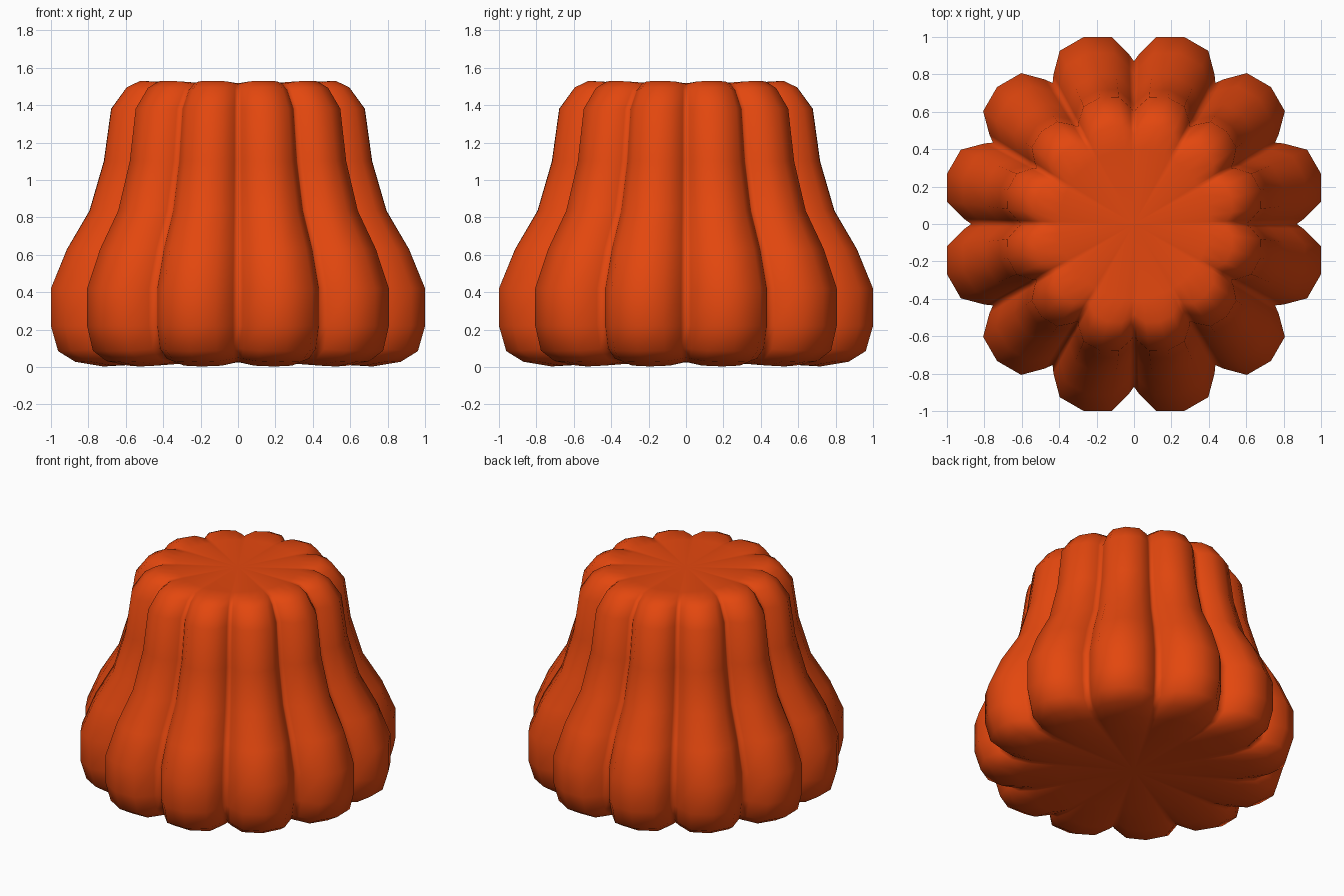
import bpy, bmesh, math

if "Cube" in bpy.data.objects:
    bpy.data.objects.remove(bpy.data.objects["Cube"])

# One colour
orange = bpy.data.materials.new("burnt orange")
orange.diffuse_color = (0.77, 0.063, 0.0045, 1)
orange.use_nodes = True
orange.node_tree.nodes["Principled BSDF"].inputs["Base Color"].default_value = orange.diffuse_color

# Rings bottom to top: lobe crest radius, crest height, groove radius, groove height
RINGS = [
    (0.48, 0.018, 0.48, 0.025), (0.745, 0.003, 0.66, 0.03), (0.90, 0.028, 0.77, 0.05),
    (0.995, 0.085, 0.84, 0.10), (1.035, 0.22, 0.87, 0.22), (1.035, 0.42, 0.87, 0.42),
    (0.945, 0.63, 0.80, 0.63), (0.82, 0.835, 0.70, 0.835), (0.74, 1.10, 0.635, 1.10),
    (0.70, 1.38, 0.60, 1.38), (0.615, 1.495, 0.535, 1.475), (0.54, 1.53, 0.48, 1.512),
    (0.40, 1.522, 0.40, 1.517),
]
# Lobe outline: angle from the crest in degrees, bulge from groove (0) to crest (1)
LOBE = [(-15, 0), (-13.3, 0.23), (-8.2, 0.83), (0, 1), (8.2, 0.83), (13.3, 0.23)]
LOBES = 12

bm = bmesh.new()
loops = []
for rc, zc, rg, zg in RINGS:
    loop = []
    for i in range(LOBES):
        for off, w in LOBE:
            a = math.radians(15 + 30 * i + off)
            r, z = rg + (rc - rg) * w, zg + (zc - zg) * w
            loop.append(bm.verts.new((r * math.cos(a), r * math.sin(a), z)))
    loops.append(loop)

# Fluted side
n = len(loops[0])
for lo, hi in zip(loops, loops[1:]):
    for i in range(n):
        j = (i + 1) % n
        bm.faces.new((lo[i], lo[j], hi[j], hi[i]))

# Flat top and bottom discs
for loop, z in ((loops[0], 0.025), (loops[-1], 1.515)):
    c = bm.verts.new((0, 0, z))
    for i in range(n):
        bm.faces.new((loop[i], loop[(i + 1) % n], c))
bmesh.ops.recalc_face_normals(bm, faces=bm.faces)

mesh = bpy.data.meshes.new("fluted_body")
bm.to_mesh(mesh)
bm.free()
for p in mesh.polygons:
    p.use_smooth = True
mesh.materials.append(orange)
body = bpy.data.objects.new("fluted_body", mesh)
bpy.context.collection.objects.link(body)
